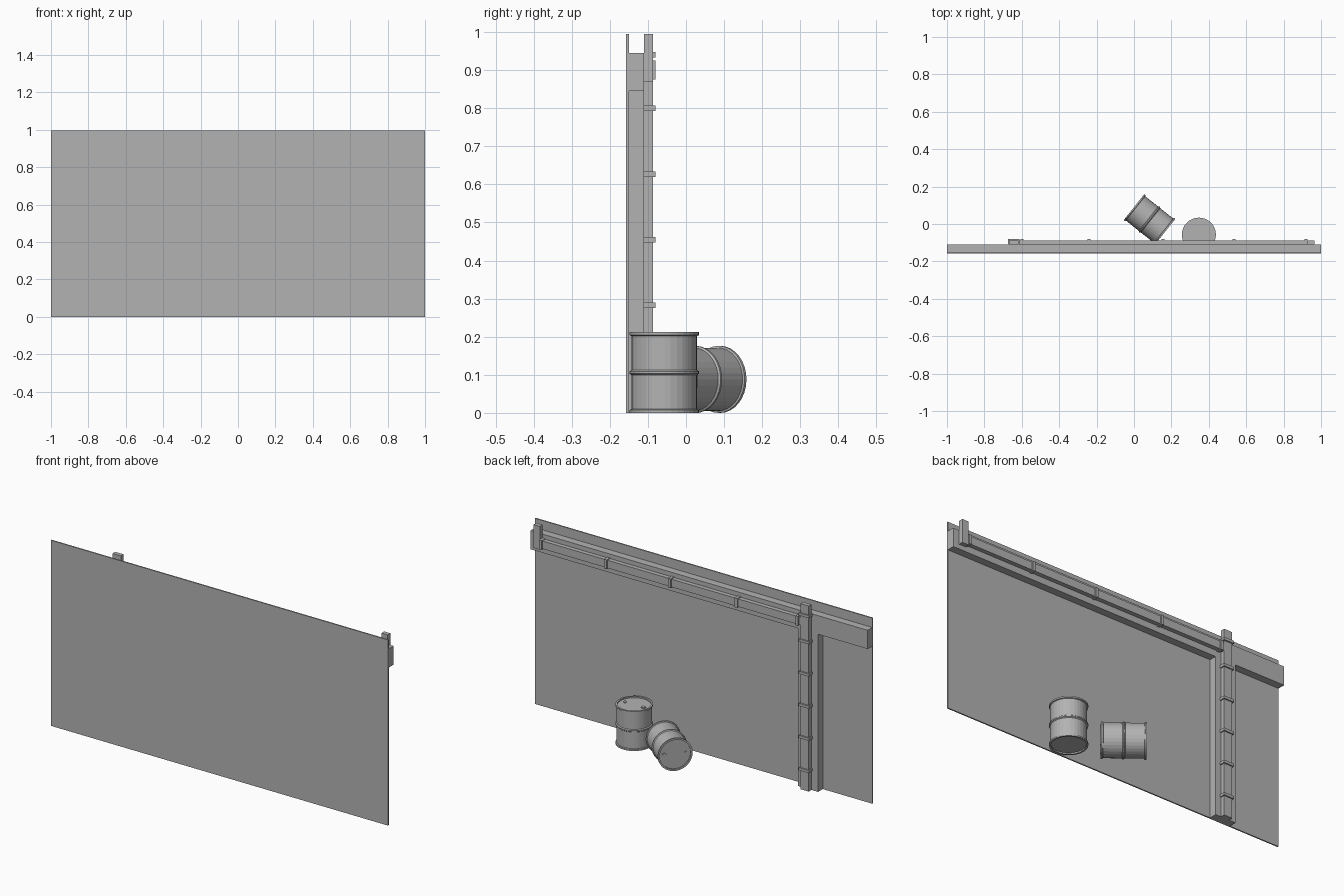
import bpy
import bmesh
import math
from mathutils import Matrix, Vector

cube = bpy.data.objects.get("Cube")
if cube:
    bpy.data.objects.remove(cube, do_unlink=True)

# One plain grey for everything
GREY = (0.45, 0.45, 0.45, 1)
grey = bpy.data.materials.new("plain grey")
grey.use_nodes = True
grey.diffuse_color = GREY
for node in grey.node_tree.nodes:
    if node.type == 'BSDF_PRINCIPLED':
        node.inputs["Base Color"].default_value = GREY


def finish(name, bm):
    bmesh.ops.recalc_face_normals(bm, faces=bm.faces)
    mesh = bpy.data.meshes.new(name)
    bm.to_mesh(mesh)
    bm.free()
    mesh.materials.append(grey)
    obj = bpy.data.objects.new(name, mesh)
    bpy.context.collection.objects.link(obj)
    return obj


def box(name, x, y, z):
    """Box from (low, high) pairs on each axis."""
    size = [b - a for a, b in (x, y, z)]
    mid = Vector([(a + b) / 2 for a, b in (x, y, z)])
    bm = bmesh.new()
    bmesh.ops.create_cube(bm, size=1, matrix=Matrix.Translation(mid) @ Matrix.Diagonal((*size, 1)))
    return finish(name, bm)


# Wall panel with a top beam and a post behind it
TOP = 0.995
WALL = (-0.157, -0.15)
FRAME = (-0.15, -0.11)
PIPE = (-0.11, -0.087)
CLAMP = (-0.11, -0.08)
box("wall_panel", (-1, 1), WALL, (0, TOP))
box("top_beam", (-1, 1), FRAME, (0.845, 0.945))
box("post", (-0.706, -0.586), FRAME, (0, 0.845))

# Square ducts: one upright, one along the beam, one short riser at its end
box("upright_duct", (-0.667, -0.618), PIPE, (0, TOP))
box("long_duct", (-0.618, 0.93), PIPE, (0.879, 0.921))
box("end_riser", (0.928, 0.965), PIPE, (0.87, TOP))

# Clamps around the ducts
for z in (0.11, 0.283, 0.455, 0.627, 0.8, 0.94):
    box("upright_clamp", (-0.673, -0.612), CLAMP, (z - 0.007, z + 0.007))
for x in (-0.6, -0.24, 0.155, 0.535, 0.92):
    box("long_clamp", (x - 0.008, x + 0.008), CLAMP, (0.875, 0.925))


def barrel(name, matrix, radius=0.091, height=0.212):
    """Drum with rolled rims, a middle hoop, recessed ends and two bungs."""
    body, lip, dip = radius - 0.005, radius - 0.009, 0.007
    half = [(0, dip), (lip, dip), (lip, 0), (radius, 0), (radius, 0.008), (body, 0.01),
            (body, height / 2 - 0.007), (radius, height / 2 - 0.003)]
    profile = half + [(r, height - z) for r, z in reversed(half)]
    bm = bmesh.new()
    verts = [bm.verts.new((r, 0, z)) for r, z in profile]
    edges = [bm.edges.new(pair) for pair in zip(verts, verts[1:])]
    bmesh.ops.spin(bm, geom=verts + edges, cent=(0, 0, 0), axis=(0, 0, 1),
                   angle=math.tau, steps=32, use_merge=True)
    bmesh.ops.remove_doubles(bm, verts=bm.verts, dist=0.0001)
    for x, r in ((-0.055, 0.012), (0.055, 0.008)):
        bmesh.ops.create_cone(bm, cap_ends=True, segments=10, radius1=r, radius2=r, depth=0.006,
                              matrix=Matrix.Translation((x, 0, height - dip + 0.002)))
    bm.transform(matrix)
    return finish(name, bm)


# One drum standing, one lying on its side
barrel("standing_barrel", Matrix.Translation((0.347, -0.057, 0)))
axis = Vector((-0.78, 0.62, 0)).normalized()
turn = axis.to_track_quat('Z', 'Y').to_matrix().to_4x4()
barrel("fallen_barrel", Matrix.Translation(Vector((0.083, 0.024, 0.088)) - axis * 0.106) @ turn, 0.088)
